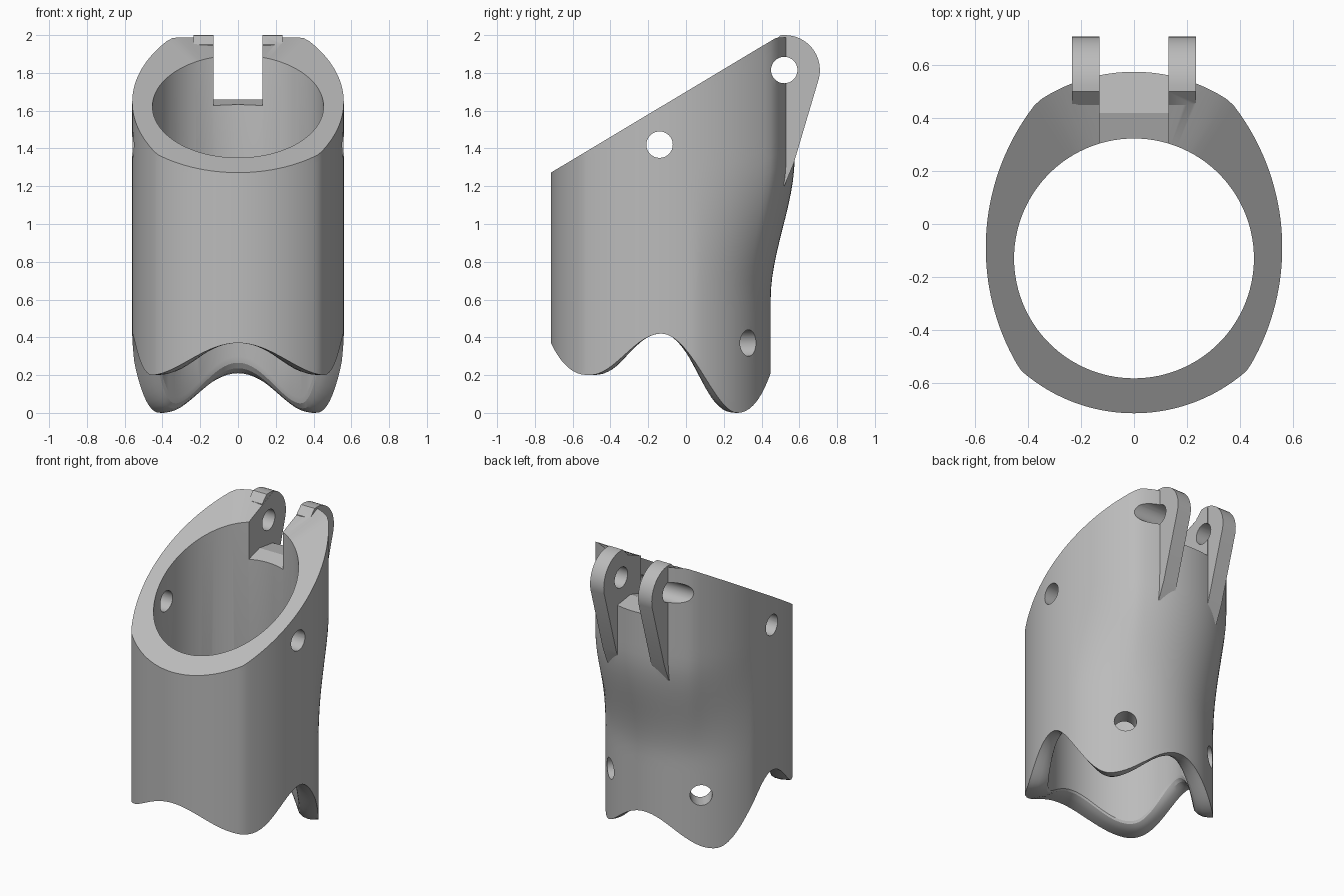
import bpy, bmesh, math
from math import sin, cos, pi, radians

cube = bpy.data.objects.get("Cube")
if cube:
    bpy.data.objects.remove(cube, do_unlink=True)

grey = bpy.data.materials.new("plain grey")
grey.use_nodes = True
COLOR = (0.5, 0.5, 0.5, 1)
grey.diffuse_color = COLOR
grey.node_tree.nodes["Principled BSDF"].inputs["Base Color"].default_value = COLOR

BORE_Y, BORE_R = -0.13, 0.453
PIN_Y, PIN_Z = 0.52, 1.815
SEG, LEVELS = 120, 28


def make_object(name, bm):
    bmesh.ops.recalc_face_normals(bm, faces=bm.faces)
    mesh = bpy.data.meshes.new(name)
    bm.to_mesh(mesh)
    bm.free()
    mesh.materials.append(grey)
    ob = bpy.data.objects.new(name, mesh)
    bpy.context.collection.objects.link(ob)
    return ob


def ray_circle(a, cx, cy, r):
    """Distance from the bore axis to a circle along angle a."""
    dx, dy = cx, cy - BORE_Y
    along = dx * cos(a) + dy * sin(a)
    return along + math.sqrt(along * along - dx * dx - dy * dy + r * r)


def outer_radius(a, z):
    side = -0.32 if cos(a) > 0 else 0.32
    upper = min(ray_circle(a, 0, -0.07, 0.645), ray_circle(a, side, -0.09, 0.88))
    if sin(a) <= 0:
        return upper
    lower = min(upper, 0.578)
    t = max(0, min(1, (z - 0.6) / 0.75))
    return lower + (upper - lower) * t * t * (3 - 2 * t)


# Wavy lower edge: angle above the +x axis, height
WAVE = [(-90, 0.37), (-40, 0.2), (0, 0.42), (44, 0.0), (90, 0.21)]


def bottom_height(a):
    d = math.degrees(math.asin(max(-1, min(1, sin(a)))))
    for (a0, z0), (a1, z1) in zip(WAVE, WAVE[1:]):
        if d <= a1 + 1e-4:
            t = (d - a0) / (a1 - a0)
            return z0 + (z1 - z0) * (1 - cos(pi * t)) / 2
    return WAVE[-1][1]


def top_height(y):
    return min(1.275 + 0.599 * (y + 0.71), 1.988)


def tube():
    bm = bmesh.new()
    columns = []
    for i in range(SEG):
        a = 2 * pi * i / SEG
        low = bottom_height(a)
        high = top_height(BORE_Y + outer_radius(a, 2) * sin(a))
        points = []
        for k in range(LEVELS + 1):
            z = low + (high - low) * k / LEVELS
            points.append((outer_radius(a, z), z))
        points.append((BORE_R, top_height(BORE_Y + BORE_R * sin(a))))
        # rounded inner lip
        width = outer_radius(a, low) - BORE_R
        lip = 0.06 + 0.03 * sin(a)
        for k in range(5):
            q = k / 4 * pi / 2
            points.append((BORE_R + width * 0.8 * (1 - cos(q)), low + lip * (1 - sin(q))))
        columns.append([bm.verts.new((r * cos(a), BORE_Y + r * sin(a), z)) for r, z in points])
    for c, d in zip(columns, columns[1:] + columns[:1]):
        for k in range(len(c)):
            j = (k + 1) % len(c)
            bm.faces.new((c[k], d[k], d[j], c[j]))
    return make_object("tube_body", bm)


def prism(name, profile, x0, x1):
    """Extrude a (y, z) profile along x."""
    bm = bmesh.new()
    face = bm.faces.new([bm.verts.new((x0, y, z)) for y, z in profile])
    new = bmesh.ops.extrude_face_region(bm, geom=[face])["geom"]
    verts = [v for v in new if isinstance(v, bmesh.types.BMVert)]
    bmesh.ops.translate(bm, verts=verts, vec=(x1 - x0, 0, 0))
    return make_object(name, bm)


def rod(name, start, angle, length, radius=0.07):
    """Horizontal cylinder from start along an angle in the ground plane."""
    bm = bmesh.new()
    bmesh.ops.create_cone(bm, cap_ends=True, segments=32, radius1=radius, radius2=radius, depth=length)
    ob = make_object(name, bm)
    ob.rotation_euler = (0, pi / 2, angle)
    ob.location = (start[0] + cos(angle) * length / 2, start[1] + sin(angle) * length / 2, start[2])
    return ob


def combine(body, tool, operation):
    tool.hide_render = True
    bpy.context.view_layer.update()
    mod = body.modifiers.new(operation.lower(), "BOOLEAN")
    mod.operation, mod.solver, mod.object = operation, "EXACT", tool
    bpy.context.view_layer.objects.active = body
    bpy.ops.object.modifier_apply(modifier=mod.name)
    bpy.data.objects.remove(tool, do_unlink=True)


body = tube()

# Slot between the hinge lugs, with a slightly ridged floor
slot = [(0.2, 1.6), (0.3, 1.625), (0.42, 1.66), (0.6, 1.635), (0.9, 1.635), (0.9, 2.3), (0.2, 2.3)]
combine(body, prism("slot_cutter", slot, -0.13, 0.13), "DIFFERENCE")

# Pair of hinge lugs with rounded ends
arc = [(PIN_Y + 0.004 + 0.185 * cos(radians(d)), PIN_Z + 0.185 * sin(radians(d))) for d in range(-14, 91, 8)]
lug = [(0.45, 1.3), (0.52, 1.2), (0.57, 1.32)] + arc + [(0.5, 1.999), (0.45, 1.95)]
for x in (-0.235, 0.131):
    combine(body, prism("hinge_lug", lug, x, x + 0.104), "UNION")

# Pin hole, cross holes and two angled lower holes
combine(body, rod("pin_cutter", (-1, PIN_Y, PIN_Z), 0, 2), "DIFFERENCE")
combine(body, rod("cross_cutter", (-1, -0.14, 1.42), 0, 2), "DIFFERENCE")
for angle in (53, 127):
    combine(body, rod("lower_cutter", (0, BORE_Y, 0.37), radians(angle), 1), "DIFFERENCE")

bpy.ops.object.select_all(action="DESELECT")
body.select_set(True)
bpy.context.view_layer.objects.active = body
bpy.ops.object.shade_smooth_by_angle(angle=radians(20))
